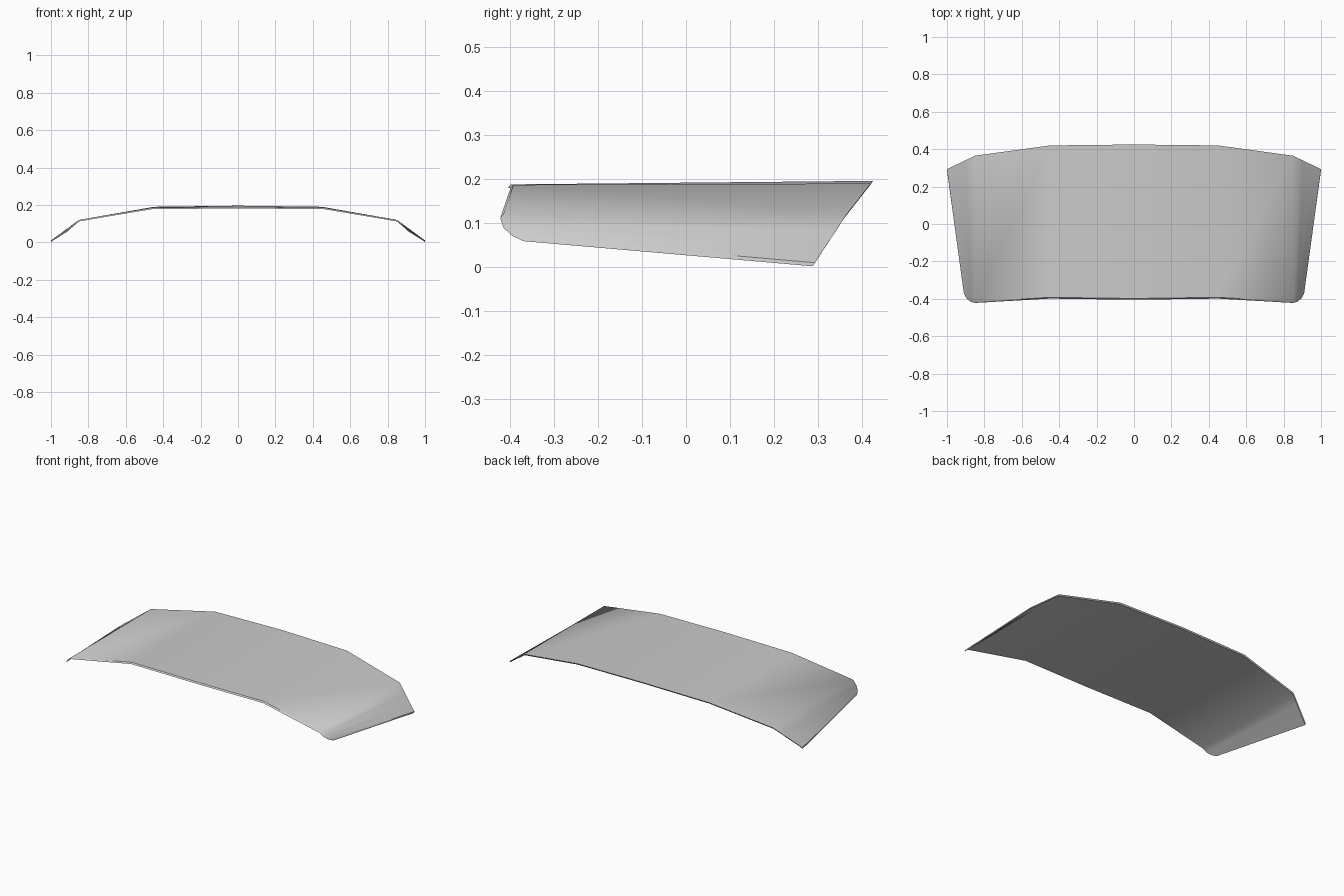
import bpy
import bmesh
import math
from mathutils import Vector

cube = bpy.data.objects.get("Cube")
if cube:
    bpy.data.objects.remove(cube, do_unlink=True)

# Plain grey panel material
grey = bpy.data.materials.new("panel grey")
grey.use_nodes = True
grey.diffuse_color = (0.6, 0.6, 0.6, 1)
grey.node_tree.nodes["Principled BSDF"].inputs["Base Color"].default_value = (0.6, 0.6, 0.6, 1)

# Half outline of the upper skin: rear edge and front edge, centre to side
rear_crease, rear_tip = Vector((0.85, 0.365, 0.12)), Vector((1.0, 0.293, 0.010))
rear = [Vector((0, 0.425, 0.196)), Vector((0.45, 0.42, 0.19)), rear_crease]
rear += [rear_crease.lerp(rear_tip, t) for t in (0.33, 0.67, 1)]
front = [Vector(p) for p in (
    (0, -0.398, 0.188), (0.45, -0.392, 0.187), (0.85, -0.415, 0.12),
    (0.875, -0.408, 0.098), (0.897, -0.388, 0.079), (0.91, -0.362, 0.067))]
REAR_DROP = Vector((0, -0.005, -0.008))
FRONT_DROP = Vector((0, -0.007, -0.008))


def mirrored(points):
    """Extend a half edge to the full width."""
    return [Vector((-p.x, p.y, p.z)) for p in reversed(points[1:])] + points


# Curved sheet with upper skin, lower skin and a closed rim
bm = bmesh.new()
edges = [
    mirrored(front), mirrored(rear),
    mirrored([p + REAR_DROP for p in rear]),
    mirrored([p + FRONT_DROP for p in front])]
rows = [[bm.verts.new(p) for p in edge] for edge in edges]
for i, row in enumerate(rows):
    following = rows[(i + 1) % len(rows)]
    for j in range(len(row) - 1):
        bm.faces.new((row[j], row[j + 1], following[j + 1], following[j]))
for j in (0, -1):
    bm.faces.new([row[j] for row in rows])
bmesh.ops.recalc_face_normals(bm, faces=bm.faces)

mesh = bpy.data.meshes.new("curved_panel")
bm.to_mesh(mesh)
bm.free()
mesh.materials.append(grey)
panel = bpy.data.objects.new("curved_panel", mesh)
bpy.context.collection.objects.link(panel)

# Soft creases across the skin, crisp rim
bpy.ops.object.select_all(action='DESELECT')
panel.select_set(True)
bpy.context.view_layer.objects.active = panel
bpy.ops.object.shade_smooth_by_angle(angle=math.radians(40))
